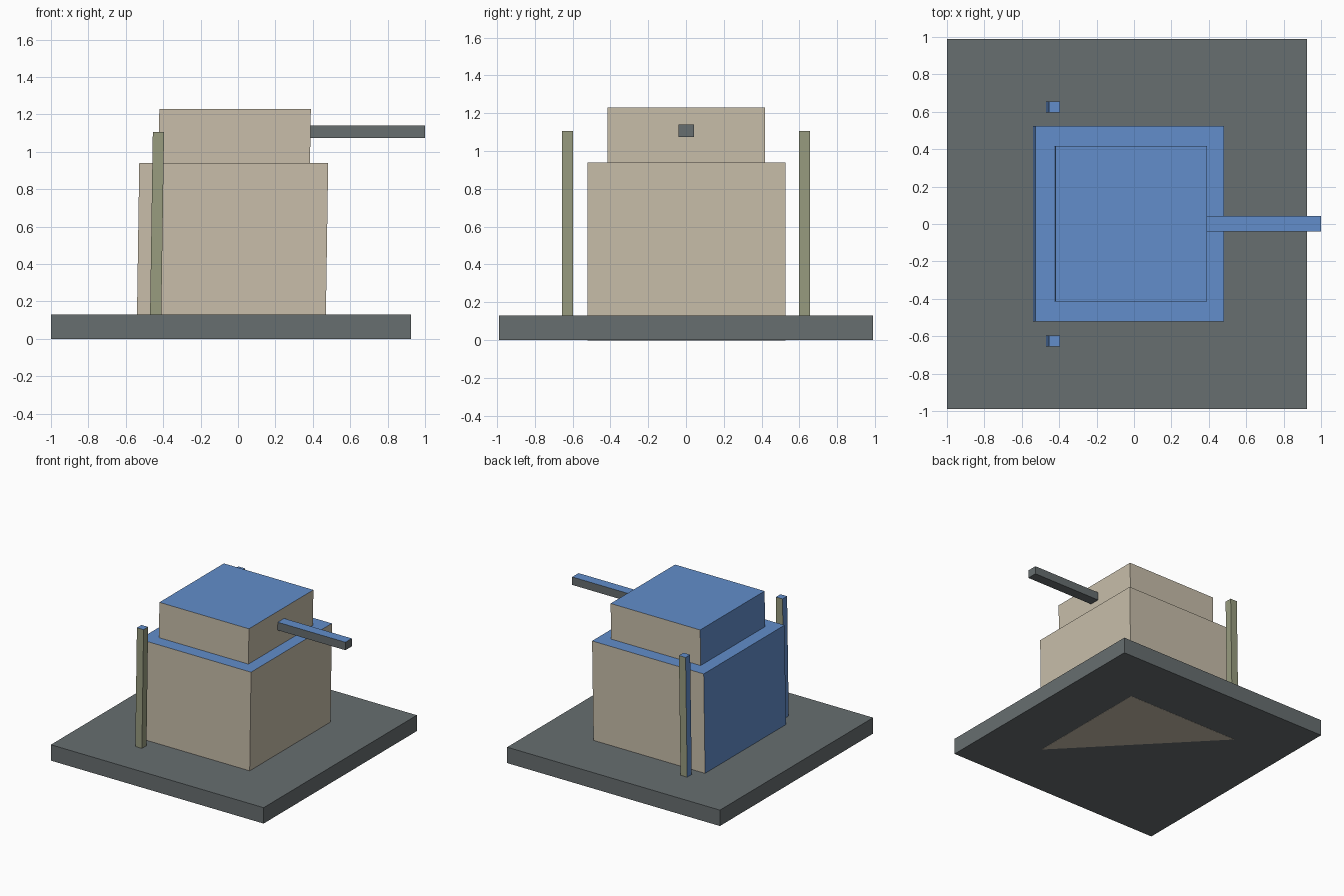
import bpy
import bmesh

cube = bpy.data.objects.get("Cube")
if cube:
    bpy.data.objects.remove(cube, do_unlink=True)

LEAN = 0.015  # everything above the slab leans slightly towards +x


def material(name, rgb):
    m = bpy.data.materials.new(name)
    m.use_nodes = True
    color = (*rgb, 1.0)
    m.diffuse_color = color
    m.node_tree.nodes["Principled BSDF"].inputs["Base Color"].default_value = color
    return m


tan = material("tan", (0.578, 0.515, 0.402))
grey = material("slate grey", (0.136, 0.156, 0.162))
olive = material("olive", (0.314, 0.332, 0.212))
blue = material("blue", (0.122, 0.27, 0.597))


def finish(name, bm, mats):
    mesh = bpy.data.meshes.new(name)
    bm.to_mesh(mesh)
    bm.free()
    for m in mats:
        mesh.materials.append(m)
    obj = bpy.data.objects.new(name, mesh)
    bpy.context.collection.objects.link(obj)
    return obj


def block(name, x, y, z, mats, lean=0.0):
    """Box between the given ranges; a second material covers top and -x faces."""
    bm = bmesh.new()
    bmesh.ops.create_cube(bm, size=1)
    for v in bm.verts:
        high = v.co.z > 0
        v.co = [r[int(c > 0)] for r, c in zip((x, y, z), v.co)]
        if high:
            v.co.x += lean * (z[1] - z[0])
    bm.normal_update()
    if len(mats) > 1:
        for f in bm.faces:
            f.material_index = int(f.normal.z > 0.5 or f.normal.x < -0.5)
    return finish(name, bm, mats)


# Ground slab
block("base_slab", (-1, 0.925), (-0.99, 0.99), (0, 0.13), [grey])

# Main body and upper block
block("body", (-0.542, 0.468), (-0.52, 0.525), (0.002, 0.94), [tan, blue], LEAN)
block("upper_block", (-0.425, 0.385), (-0.415, 0.418), (0.94, 1.23), [tan, blue], LEAN)

# Horizontal bar
block("bar", (0.37, 1), (-0.04, 0.042), (1.075, 1.14), [grey, blue])

# Pair of upright posts
for side, label in ((-1, "front_post"), (1, "back_post")):
    y = sorted((side * 0.597, side * 0.656))
    block(label, (-0.472, -0.412), y, (0.002, 1.105), [olive, blue], LEAN)

# Tan triangular panel on the underside
bm = bmesh.new()
corners = [(0.468, 0.525), (-0.542, 0.525), (0.468, -0.52)]
face = bm.faces.new([bm.verts.new((x, y, -0.001)) for x, y in corners])
ext = bmesh.ops.extrude_face_region(bm, geom=[face])
for v in ext["geom"]:
    if isinstance(v, bmesh.types.BMVert):
        v.co.z = 0.002
bmesh.ops.recalc_face_normals(bm, faces=bm.faces)
finish("underside_panel", bm, [tan])
